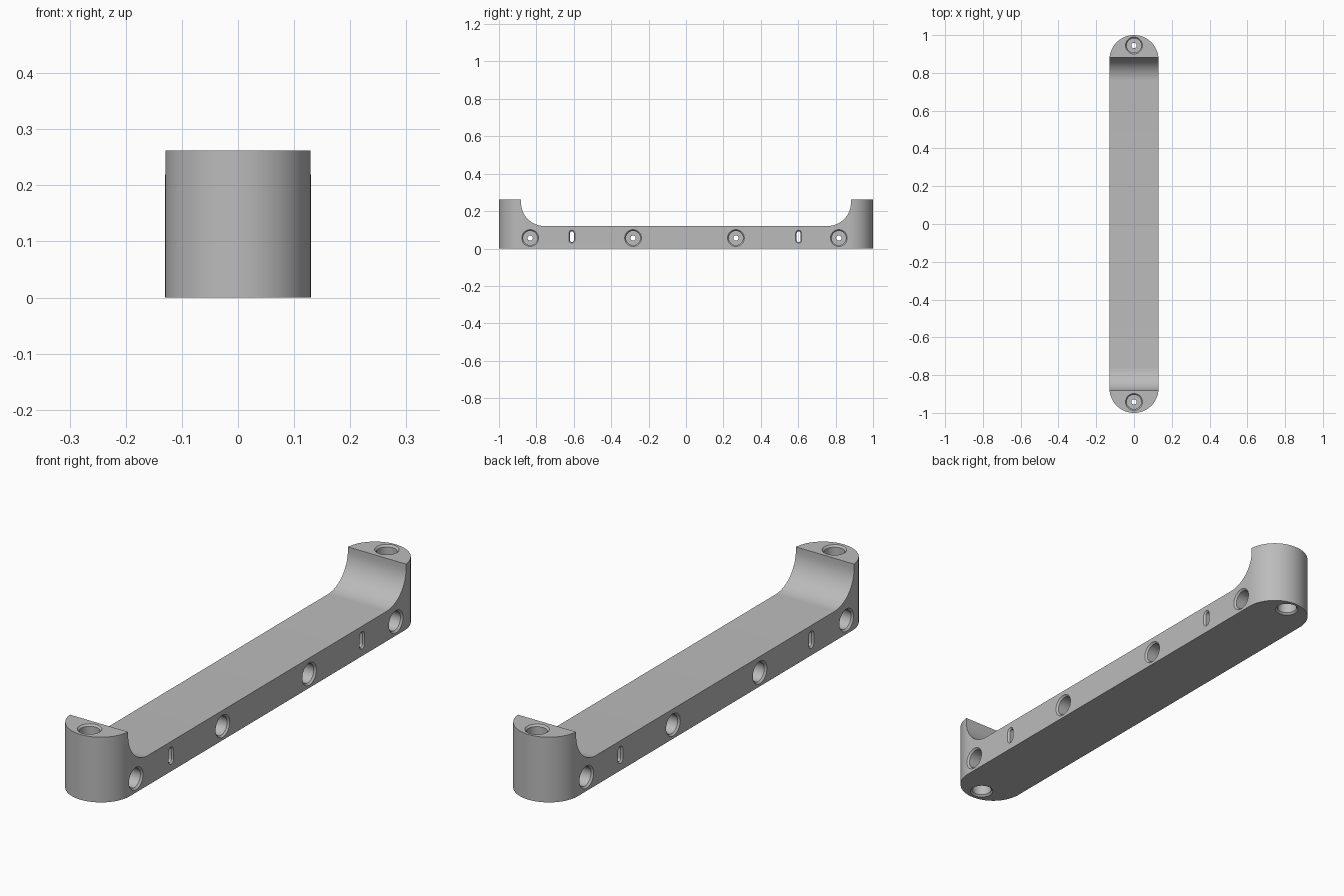
import bpy, bmesh, math
from mathutils import Matrix, Vector

cube = bpy.data.objects.get("Cube")
if cube:
    bpy.data.objects.remove(cube, do_unlink=True)

grey = bpy.data.materials.new("plain grey")
grey.use_nodes = True
GREY = (0.5, 0.5, 0.5, 1)
grey.diffuse_color = GREY
grey.node_tree.nodes["Principled BSDF"].inputs["Base Color"].default_value = GREY

HALF_WIDTH, HEIGHT, BAR_TOP = 0.13, 0.262, 0.12
POST_FACE, FILLET = 0.882, 0.125


def make_object(name, bm, matrix=Matrix()):
    bmesh.ops.transform(bm, matrix=matrix, verts=bm.verts)
    bmesh.ops.recalc_face_normals(bm, faces=bm.faces)
    mesh = bpy.data.meshes.new(name)
    bm.to_mesh(mesh)
    bm.free()
    mesh.materials.append(grey)
    obj = bpy.data.objects.new(name, mesh)
    bpy.context.collection.objects.link(obj)
    return obj


def loft(name, stations, straight=0.0, steps=16, matrix=Matrix()):
    """Stack rounded outlines (height, radius) along z, stretched along y."""
    bm = bmesh.new()
    rings = []
    for h, r in stations:
        ring = []
        for side in (0, 1):
            for i in range(steps + (1 if straight else 0)):
                a = math.pi * (side + i / steps)
                y = r * math.sin(a) + (straight if side == 0 else -straight)
                ring.append(bm.verts.new((r * math.cos(a), y, h)))
        rings.append(ring)
    n = len(rings[0])
    for low, high in zip(rings, rings[1:]):
        for i in range(n):
            j = (i + 1) % n
            bm.faces.new((low[i], low[j], high[j], high[i]))
    bm.faces.new(rings[0])
    bm.faces.new(rings[-1])
    return make_object(name, bm, matrix)


def cut(target, cutter):
    mod = target.modifiers.new("cut", 'BOOLEAN')
    mod.operation = 'DIFFERENCE'
    mod.solver = 'EXACT'
    mod.object = cutter
    bpy.context.view_layer.objects.active = target
    bpy.ops.object.modifier_apply(modifier=mod.name)
    bpy.data.objects.remove(cutter, do_unlink=True)


def bore_stations(half, depth):
    """Chamfered bore from both ends, joined by a thin centre hole."""
    wide, bore, pin, over = 0.045, 0.038, 0.014, 0.01
    end = [(half + over, wide), (half, wide), (half - 0.007, bore),
           (half - depth, bore), (half - depth, pin)]
    return [(-h, r) for h, r in end] + [(h, r) for h, r in reversed(end)]


# Rounded bar at full height
body = loft("mounting_bar", [(0, HALF_WIDTH), (HEIGHT, HALF_WIDTH)],
            straight=1 - HALF_WIDTH, steps=48)

# Saddle cut between the end posts, with filleted corners
bm = bmesh.new()
half_profile = [(POST_FACE, HEIGHT + 0.1)]
for i in range(17):
    a = math.pi / 2 * i / 16
    half_profile.append((POST_FACE - FILLET + FILLET * math.cos(a),
                         BAR_TOP + FILLET - FILLET * math.sin(a)))
profile = half_profile + [(-y, z) for y, z in reversed(half_profile)]
face = bm.faces.new([bm.verts.new((-0.3, y, z)) for y, z in profile])
extruded = bmesh.ops.extrude_face_region(bm, geom=[face])["geom"]
bmesh.ops.translate(bm, vec=(0.6, 0, 0),
                    verts=[v for v in extruded if isinstance(v, bmesh.types.BMVert)])
cut(body, make_object("saddle_cutter", bm))

# Vertical screw holes in the end posts
for y in (-0.942, 0.945):
    cut(body, loft("post_hole_cutter", bore_stations(HEIGHT / 2, 0.1),
                   matrix=Matrix.Translation((0, y, HEIGHT / 2))))

# Screw holes across the bar
across = Matrix.Rotation(math.pi / 2, 4, 'Y')
for i in range(4):
    place = Matrix.Translation((0, -0.833 + 0.55 * i, 0.056))
    cut(body, loft("side_hole_cutter", bore_stations(HALF_WIDTH, 0.1),
                   matrix=place @ across))

# Upright slots through the bar
upright = Matrix((Vector((0, 0, 1, 0)), Vector((1, 0, 0, 0)),
                  Vector((0, 1, 0, 0)), Vector((0, 0, 0, 1))))
edge = [(HALF_WIDTH + 0.01, 0.016), (HALF_WIDTH, 0.016), (HALF_WIDTH - 0.006, 0.01)]
slot = [(-h, r) for h, r in edge] + [(h, r) for h, r in reversed(edge)]
for y in (-0.61, 0.602):
    cut(body, loft("slot_cutter", slot, straight=0.019, steps=8,
                   matrix=Matrix.Translation((0, y, 0.063)) @ upright))

# Smooth the curves, keep the edges crisp
body.select_set(True)
bpy.context.view_layer.objects.active = body
bpy.ops.object.shade_smooth_by_angle(angle=math.radians(30))
